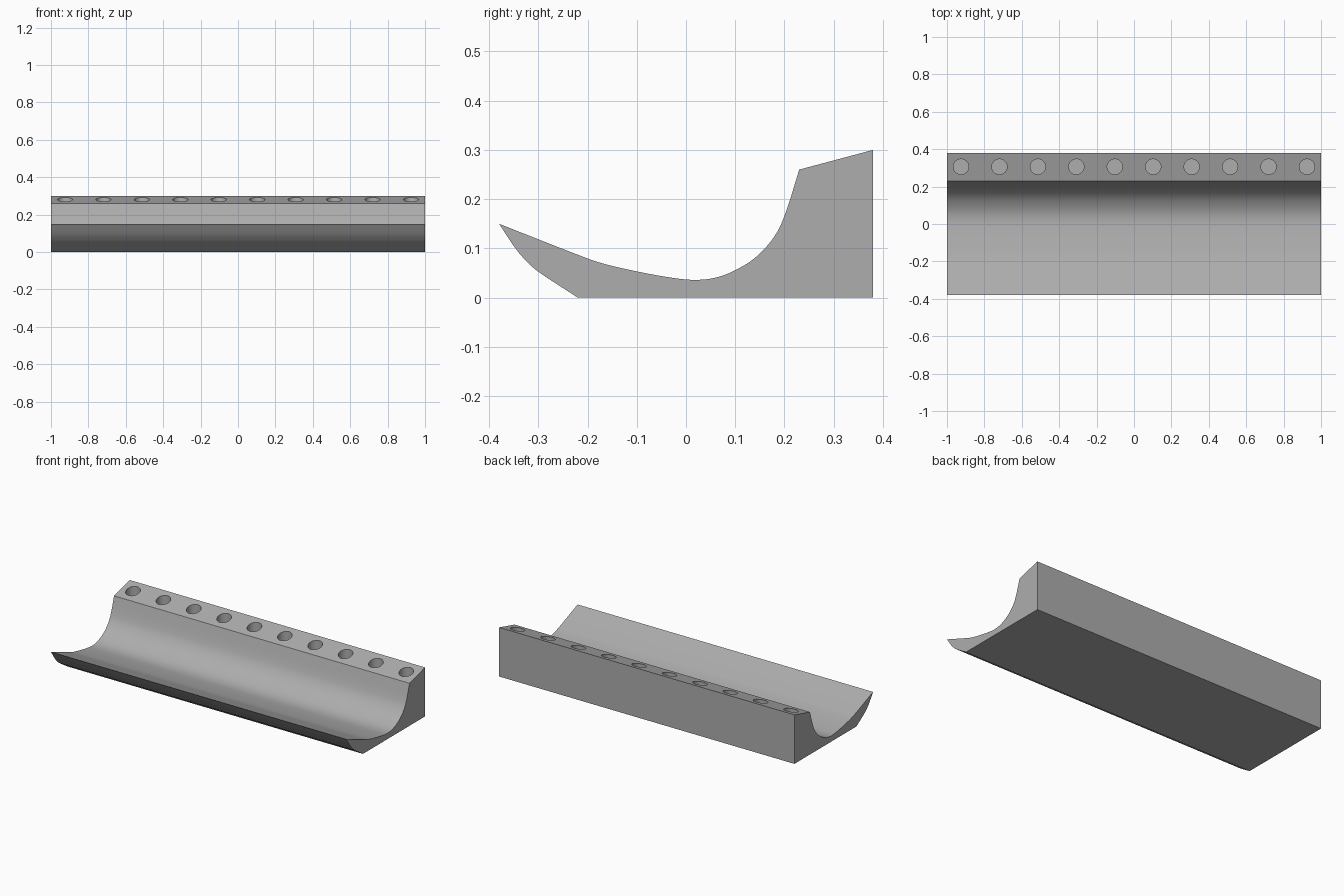
import bpy, bmesh, math
from mathutils import Vector, Matrix

if "Cube" in bpy.data.objects:
    bpy.data.objects.remove(bpy.data.objects["Cube"])

grey = bpy.data.materials.new("neutral grey")
grey.diffuse_color = (0.42, 0.42, 0.42, 1)
grey.use_nodes = True
grey.node_tree.nodes["Principled BSDF"].inputs["Base Color"].default_value = grey.diffuse_color


def smooth_path(pts, steps=5):
    """Catmull-Rom curve through the given (y, z) points."""
    p = [Vector(q) for q in pts]
    p = [2 * p[0] - p[1]] + p + [2 * p[-1] - p[-2]]
    out = []
    for i in range(1, len(p) - 2):
        a, b, c, d = p[i - 1:i + 3]
        for s in range(steps):
            t = s / steps
            out.append(0.5 * (2 * b + (c - a) * t + (2 * a - 5 * b + 4 * c - d) * t * t
                              + (3 * b - a - 3 * c + d) * t ** 3))
    return out + [p[-2]]


def mesh_object(name, bm):
    bmesh.ops.recalc_face_normals(bm, faces=bm.faces[:])
    me = bpy.data.meshes.new(name)
    bm.to_mesh(me)
    bm.free()
    me.materials.append(grey)
    ob = bpy.data.objects.new(name, me)
    bpy.context.collection.objects.link(ob)
    return ob


# Tray profile: scooped trough, thin front lip, raised rear ledge
trough = smooth_path([(0.23, 0.26), (0.203, 0.174), (0.18, 0.125), (0.143, 0.083),
                      (0.099, 0.055), (0.058, 0.04), (0.015, 0.036), (-0.033, 0.041),
                      (-0.099, 0.053), (-0.168, 0.069), (-0.225, 0.089), (-0.38, 0.15)])
underside = smooth_path([(-0.38, 0.15), (-0.345, 0.098), (-0.32, 0.07),
                         (-0.295, 0.049), (-0.22, 0.0)])
profile = [Vector((0.38, 0.0)), Vector((0.38, 0.30))] + trough + underside[1:]

bm = bmesh.new()
face = bm.faces.new([bm.verts.new((-1, y, z)) for y, z in profile])
ext = bmesh.ops.extrude_face_region(bm, geom=[face], use_keep_orig=True)
bmesh.ops.translate(bm, vec=(2, 0, 0),
                    verts=[g for g in ext["geom"] if isinstance(g, bmesh.types.BMVert)])
tray = mesh_object("tray", bm)

# Row of ten blind round holes in the rear ledge
bm = bmesh.new()
for i in range(10):
    x = -0.925 + i * 1.85 / 9
    bmesh.ops.create_cone(bm, cap_ends=True, segments=32, radius1=0.041, radius2=0.041,
                          depth=0.2, matrix=Matrix.Translation((x, 0.306, 0.28)))
cutter = mesh_object("hole_cutter", bm)
cutter.hide_render = True

mod = tray.modifiers.new("holes", "BOOLEAN")
mod.operation = "DIFFERENCE"
mod.solver = "EXACT"
mod.object = cutter
bpy.context.view_layer.objects.active = tray
tray.select_set(True)
bpy.ops.object.modifier_apply(modifier=mod.name)
bpy.data.objects.remove(cutter)

bpy.ops.object.shade_smooth_by_angle(angle=math.radians(25))
